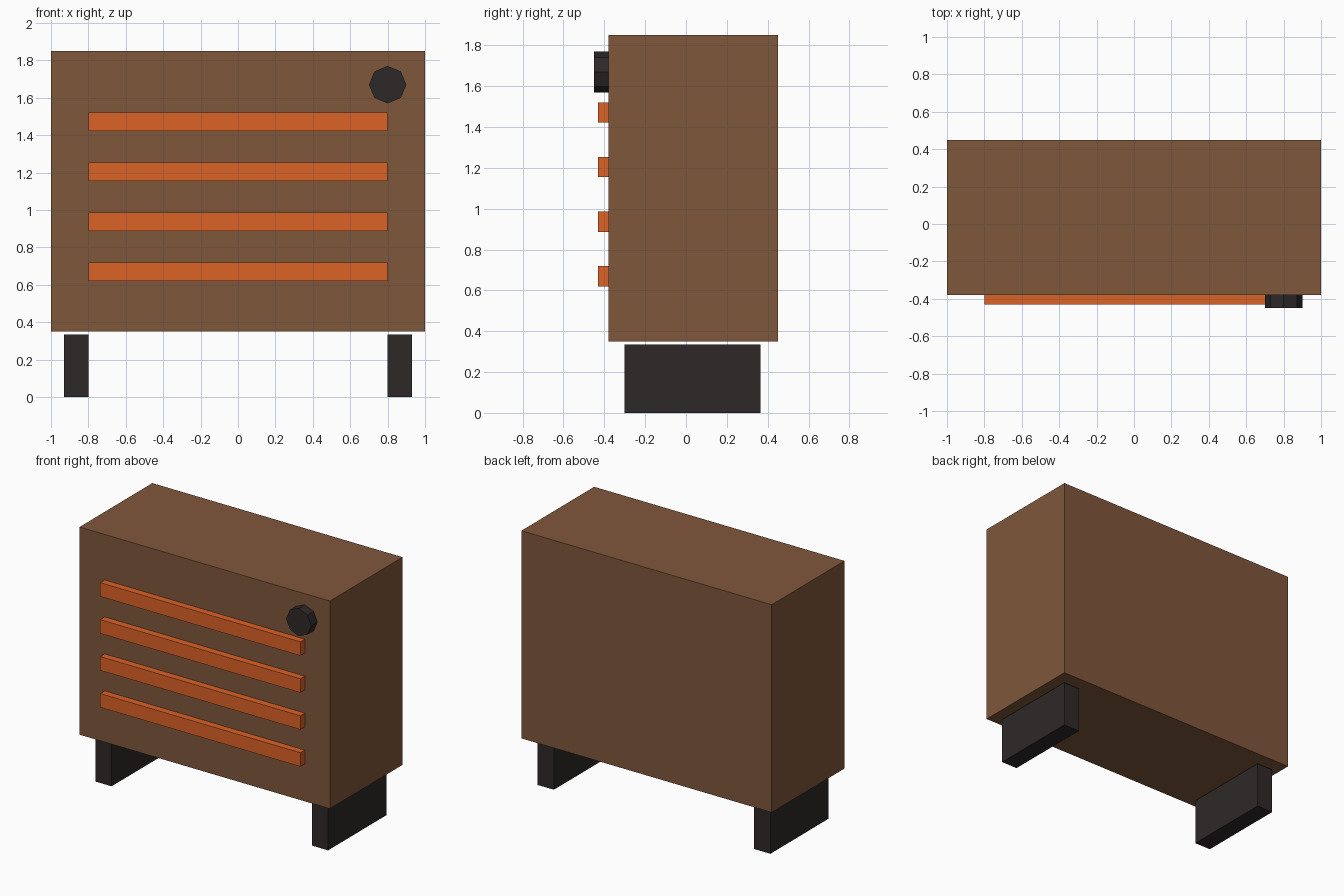
import bpy
import math

if "Cube" in bpy.data.objects:
    bpy.data.objects.remove(bpy.data.objects["Cube"])


def material(name, rgb):
    mat = bpy.data.materials.new(name)
    mat.diffuse_color = (*rgb, 1)
    mat.use_nodes = True
    mat.node_tree.nodes["Principled BSDF"].inputs["Base Color"].default_value = mat.diffuse_color
    return mat


brown = material("brown_casing", (0.216, 0.095, 0.044))
orange = material("orange_glow", (0.72, 0.122, 0.02))
dark = material("dark_plastic", (0.027, 0.022, 0.021))


def box(name, x, y, z, mat):
    """Box from (min, max) ranges on each axis."""
    ranges = (x, y, z)
    bpy.ops.mesh.primitive_cube_add(size=1, location=[(a + b) / 2 for a, b in ranges])
    ob = bpy.context.object
    ob.name = name
    ob.scale = [b - a for a, b in ranges]
    bpy.ops.object.transform_apply(location=False, rotation=False, scale=True)
    ob.data.materials.append(mat)
    return ob


# Casing
box("heater_body", (-1, 1), (-0.38, 0.45), (0.35, 1.85), brown)

# Front heating bars
for i in range(4):
    z = 0.67 + i * 0.267
    box(f"heating_bar_{i + 1}", (-0.8, 0.8), (-0.43, -0.38), (z - 0.05, z + 0.05), orange)

# Feet, just below the casing
for side, x in (("left", (-0.93, -0.8)), ("right", (0.8, 0.93))):
    box(f"{side}_foot", x, (-0.3, 0.365), (0, 0.335), dark)

# Eight-sided control knob with corners on its axes
bpy.ops.mesh.primitive_cylinder_add(vertices=8, radius=0.1, depth=0.07,
                                    location=(0.8, -0.415, 1.67),
                                    rotation=(math.pi / 2, 0, 0))
knob = bpy.context.object
knob.name = "control_knob"
knob.data.materials.append(dark)
